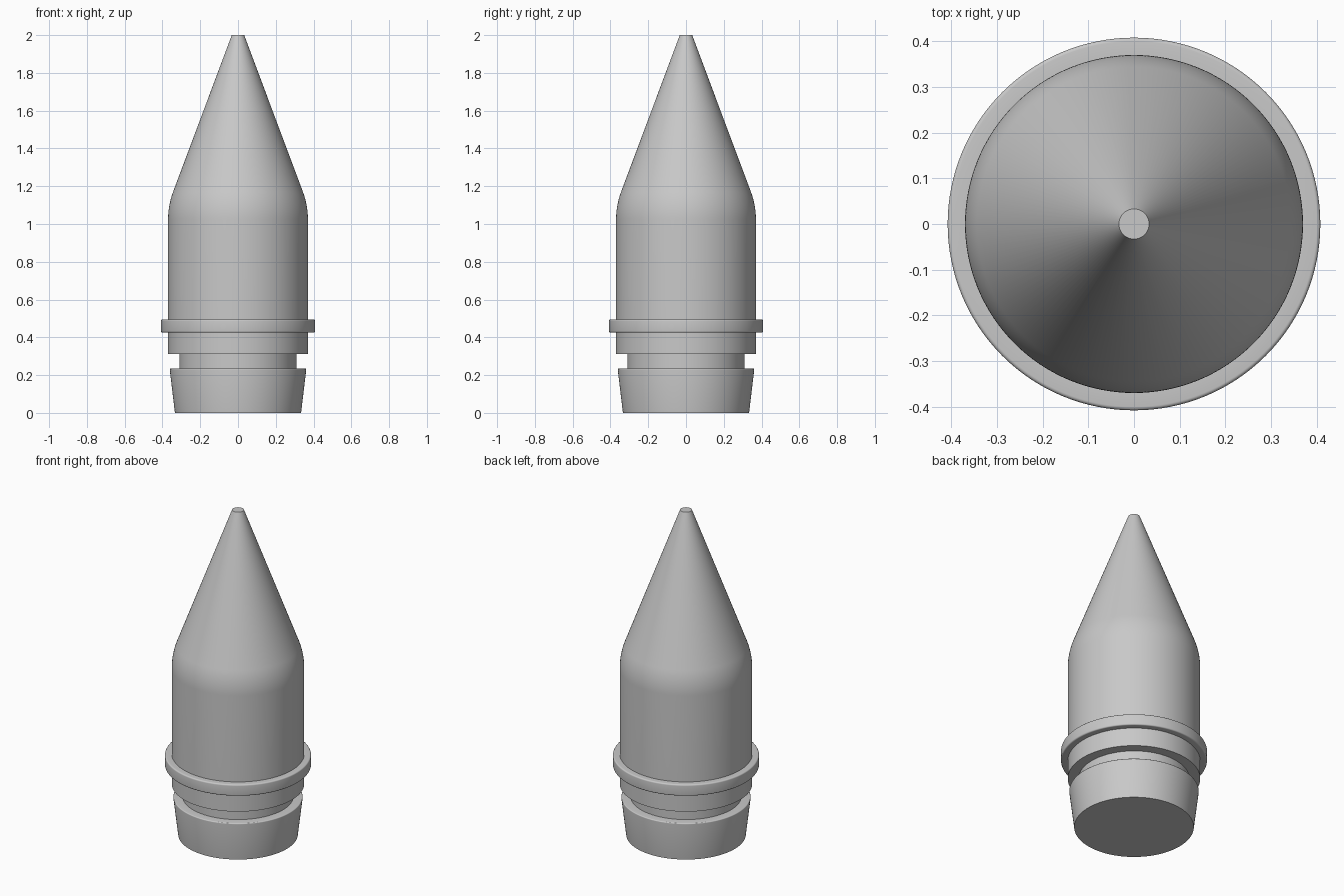
import bpy, bmesh, math
from mathutils import Vector

cube = bpy.data.objects.get("Cube")
if cube:
    bpy.data.objects.remove(cube, do_unlink=True)

SEGMENTS = 128

grey = bpy.data.materials.new("plain_grey")
grey.use_nodes = True
colour = (0.58, 0.58, 0.58, 1)
grey.diffuse_color = colour
grey.node_tree.nodes["Principled BSDF"].inputs["Base Color"].default_value = colour


def fillet(before, corner, after, length, steps):
    """Tangent arc replacing a profile corner; length is cut from each side."""
    c = Vector(corner)
    a = (Vector(before) - c).normalized()
    b = (Vector(after) - c).normalized()
    half = a.angle(b) / 2
    radius = length * math.tan(half)
    centre = c + (a + b).normalized() * (length / math.cos(half))
    start = (c + a * length - centre).normalized()
    end = (c + b * length - centre).normalized()
    return [tuple(centre + start.slerp(end, i / steps) * radius)
            for i in range(steps + 1)]


def lathe(name, profile):
    """Spin a (radius, height) profile around the z axis."""
    bm = bmesh.new()
    verts = [bm.verts.new((r, 0, z)) for r, z in profile]
    edges = [bm.edges.new(pair) for pair in zip(verts, verts[1:])]
    bmesh.ops.spin(bm, geom=verts + edges, cent=(0, 0, 0), axis=(0, 0, 1),
                   angle=math.tau, steps=SEGMENTS)
    bmesh.ops.remove_doubles(bm, verts=bm.verts, dist=1e-5)
    # Make the walls face outwards
    bm.normal_update()
    wall = max(bm.faces, key=lambda f: f.normal.xy.length)
    if wall.normal.xy.dot(wall.calc_center_median().xy) < 0:
        bmesh.ops.reverse_faces(bm, faces=bm.faces)
    mesh = bpy.data.meshes.new(name)
    bm.to_mesh(mesh)
    bm.free()
    mesh.materials.append(grey)
    obj = bpy.data.objects.new(name, mesh)
    bpy.context.collection.objects.link(obj)
    bpy.ops.object.select_all(action='DESELECT')
    bpy.context.view_layer.objects.active = obj
    obj.select_set(True)
    bpy.ops.object.shade_smooth_by_angle(angle=math.radians(30))


BODY, NECK, FLANGE = 0.37, 0.31, 0.408

# Tapered plug at the bottom, with a ledge in to the neck
foot, rim, ledge = (0.334, 0), (0.362, 0.235), (NECK, 0.235)
lathe("tapered_base", [(0, 0), foot, *fillet(foot, rim, ledge, 0.006, 4), ledge])

# Recessed groove
lathe("groove_neck", [(NECK, 0.235), (NECK, 0.312)])

# Collar under the flange
lathe("lower_collar", [(NECK, 0.312), (BODY, 0.312), (BODY, 0.425)])

# Flange ring with softened outer corners
inner_low, low = (BODY, 0.425), (FLANGE, 0.425)
high, inner_high = (FLANGE, 0.495), (BODY, 0.495)
lathe("flange_ring", [inner_low, *fillet(inner_low, low, high, 0.008, 5),
                      *fillet(low, high, inner_high, 0.008, 5), inner_high])

# Cylinder blending into the long cone with a flat tip
shoulder, tip = (BODY, 1.1), (0.033, 2)
lathe("body_and_nose", [inner_high, *fillet(inner_high, shoulder, tip, 0.075, 12),
                        tip, (0, 2)])
